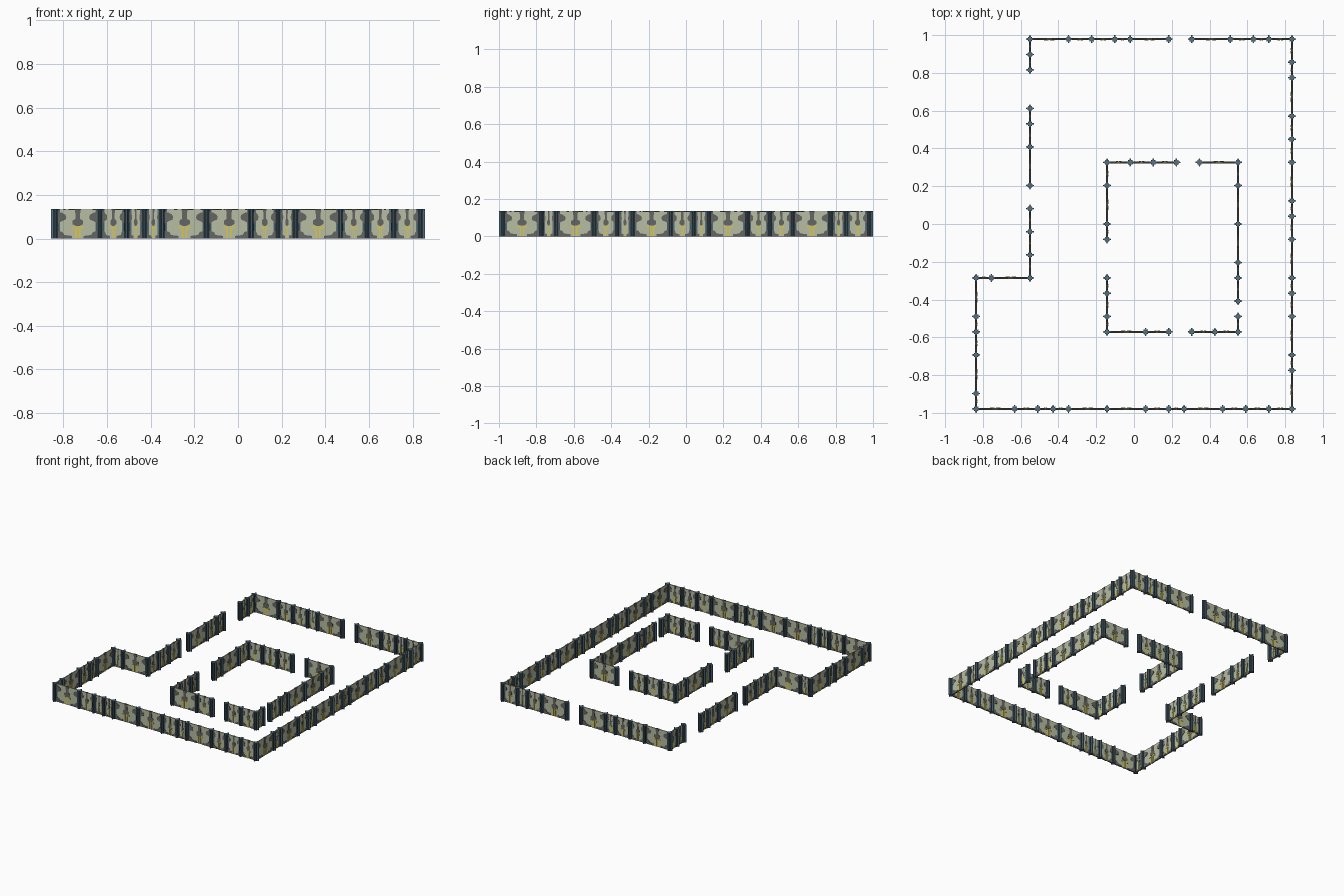
import bpy, bmesh, math

if "Cube" in bpy.data.objects:
    bpy.data.objects.remove(bpy.data.objects["Cube"])

U = 2.0 / 49.03      # module length; panels are 2, 3 or 5 modules wide
H = 0.135            # wall height
R = 0.021            # post radius


def material(name, rgb):
    m = bpy.data.materials.new(name)
    m.diffuse_color = (*rgb, 1)
    m.use_nodes = True
    m.node_tree.nodes["Principled BSDF"].inputs["Base Color"].default_value = m.diffuse_color
    return m


KHAKI = material("khaki", (0.47, 0.51, 0.36))
GREY = material("grey", (0.13, 0.13, 0.125))
YELLOW = material("yellow", (0.72, 0.57, 0.07))
TEAL = material("teal", (0.09, 0.17, 0.22))
DARK = material("dark", (0.035, 0.055, 0.07))
MATS = [KHAKI, GREY, YELLOW, TEAL, DARK]


def prism(bm, pts, mat, axis, depth):
    """Extrude a closed outline: 'y' = (x, z) outline, 'z' = (x, y) outline from the floor."""
    if axis == 'y':
        a = [bm.verts.new((x, -depth / 2, z)) for x, z in pts]
        b = [bm.verts.new((x, depth / 2, z)) for x, z in pts]
    else:
        a = [bm.verts.new((x, y, 0)) for x, y in pts]
        b = [bm.verts.new((x, y, depth)) for x, y in pts]
    n = len(pts)
    faces = [bm.faces.new(a), bm.faces.new(b[::-1])]
    for i in range(n):
        j = (i + 1) % n
        faces.append(bm.faces.new((a[j], a[i], b[i], b[j])))
    for f in faces:
        f.material_index = mat


def finish(bm, name):
    bmesh.ops.recalc_face_normals(bm, faces=bm.faces)
    me = bpy.data.meshes.new(name)
    bm.to_mesh(me)
    bm.free()
    for m in MATS:
        me.materials.append(m)
    return me


def rect(x0, x1, z0, z1):
    return [(x0, z0), (x1, z0), (x1, z1), (x0, z1)]


# Half outlines of the panel trim: x is a share of the half width
GREY_TRIM = [
    [(1, .122), (.8, .118), (.62, .108), (.58, .098), (.62, .086), (.8, .08), (1, .068)],
    [(1, 0), (.3, 0), (.3, .012), (.68, .016), (.78, .03), (1, .036)],
    [(0, H), (.16, H), (.12, .112), (.12, .09), (.27, .082), (.27, .066), (.1, .058), (0, .058)],
]
YELLOW_TRIM = [
    [(.05, 0), (.13, 0), (.13, .047), (.3, .047), (.3, .056), (.05, .056)],
]


def panel_mesh(n):
    bm = bmesh.new()
    h = n * U / 2 - 0.012
    prism(bm, rect(-h, h, 0, H - .001), 0, 'y', 0.006)
    for trims, mat, depth in ((GREY_TRIM, 1, 0.010), (YELLOW_TRIM, 2, 0.013)):
        for t in trims:
            for s in (-1, 1):
                prism(bm, [(s * x * h, z) for x, z in t], mat, 'y', depth)
    # dark side jambs meeting the posts
    for s in (-1, 1):
        prism(bm, rect(s * (h - .004), s * (h + .008), 0, H - .002), 4, 'y', 0.009)
    return finish(bm, "wall_panel_%d" % n)


def post_mesh():
    bm = bmesh.new()
    # tapered four-finned star with blunt tips
    pts = []
    for k in range(4):
        c, s = math.cos(k * math.pi / 2), math.sin(k * math.pi / 2)
        for x, y in ((.009, -.009), (.012, -.005), (R, -.003), (R, .003), (.012, .005)):
            pts.append((x * c - y * s, x * s + y * c))
    prism(bm, pts, 3, 'z', H)
    # dark inset strips in the four inner corners
    for sx in (-1, 1):
        for sy in (-1, 1):
            x, y, d = sx * .0095, sy * .0095, .0022
            prism(bm, [(x - d, y - d), (x + d, y - d), (x + d, y + d), (x - d, y + d)],
                  4, 'z', H - .004)
    return finish(bm, "post")


PANELS = {n: panel_mesh(n) for n in (2, 3, 5)}
POST = post_mesh()
placed = set()


def add(name, me, x, y, turn=0.0):
    o = bpy.data.objects.new(name, me)
    o.location = (x, y, 0)
    o.rotation_euler.z = turn
    bpy.context.collection.objects.link(o)


def post(x, y):
    key = (round(x, 3), round(y, 3))
    if key not in placed:
        placed.add(key)
        add("post", POST, x, y)


def wall(name, mx, my, dx, dy, widths):
    """Run of panels from module (mx, my); negative width = open doorway."""
    ox, oy = -20.5 * U, -24 * U
    post(ox + mx * U, oy + my * U)
    for w in widths:
        n = abs(w)
        if w > 0:
            add(name + "_panel", PANELS[n], ox + (mx + dx * n / 2) * U,
                oy + (my + dy * n / 2) * U, math.pi / 2 if dy else 0.0)
        mx += dx * n
        my += dy * n
        post(ox + mx * U, oy + my * U)


# Outer enclosure with the notch at the left
wall("front_wall", 0, 0, 1, 0, [5, 3, 2, 2, 5, 5, 3, 2, 5, 3, 3, 3])
wall("right_wall", 41, 48, 0, -1, [3, 2, 5, 3, 3, 5, 2, 3, 5, 2, 3, 5, 2, 5])
wall("back_wall", 7, 48, 1, 0, [5, 3, 3, 2, 5, -3, 5, 3, 2, 3])
wall("left_wall", 0, 0, 0, 1, [2, 5, 3, 2, 5])
wall("notch_wall", 0, 17, 1, 0, [2, 5])
wall("recessed_left_wall", 7, 17, 0, 1, [3, 3, 3, -3, 5, 3, 2, -5, 2, 2])

# Inner room, one doorway per side
wall("inner_front_wall", 17, 10, 1, 0, [5, 3, -3, 3, 3])
wall("inner_right_wall", 34, 10, 0, 1, [2, -2, 3, 2, 5, 5, 3])
wall("inner_back_wall", 17, 32, 1, 0, [3, 3, 3, -3, 5])
wall("inner_left_wall", 17, 10, 0, 1, [2, 3, 2, -5, 2, 5, 3])
